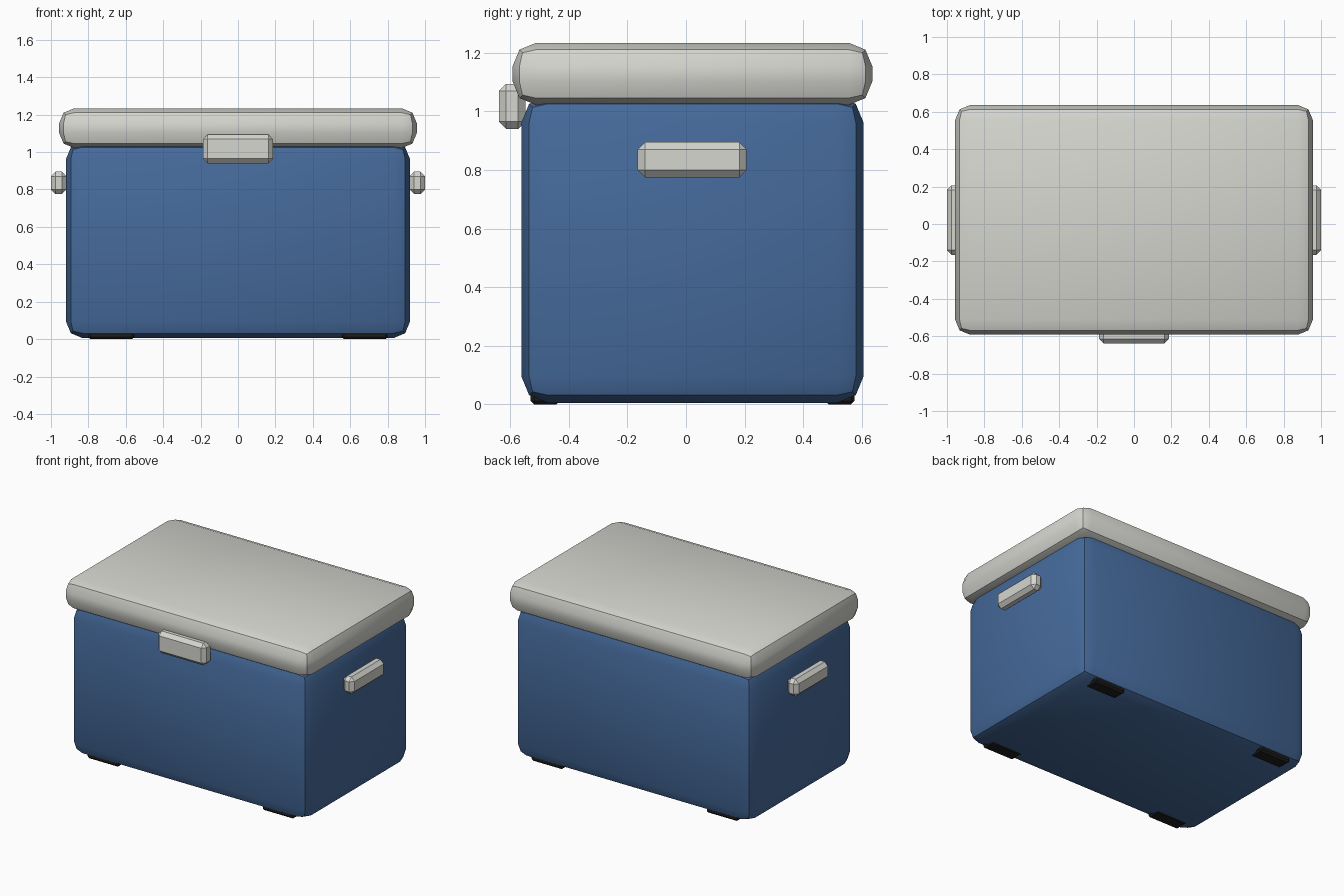
import bpy
import math

cube = bpy.data.objects.get("Cube")
if cube:
    bpy.data.objects.remove(cube, do_unlink=True)


def material(name, color):
    mat = bpy.data.materials.new(name)
    mat.use_nodes = True
    mat.diffuse_color = (*color, 1)
    bsdf = mat.node_tree.nodes["Principled BSDF"]
    bsdf.inputs["Base Color"].default_value = (*color, 1)
    bsdf.inputs["Roughness"].default_value = 0.6
    return mat


blue = material("cooler_blue", (0.06, 0.145, 0.33))
pale = material("pale_grey", (0.67, 0.67, 0.63))
black = material("rubber_black", (0.015, 0.013, 0.012))


def bevelled_box(name, low, high, bevel, segments, mat):
    """Box between two corners with bevelled edges."""
    center = [(a + b) / 2 for a, b in zip(low, high)]
    size = [b - a for a, b in zip(low, high)]
    bpy.ops.mesh.primitive_cube_add(size=1, location=center)
    obj = bpy.context.object
    obj.name = name
    obj.scale = size
    bpy.ops.object.transform_apply(location=False, rotation=False, scale=True)
    mod = obj.modifiers.new("Rounded edges", 'BEVEL')
    mod.width = bevel
    mod.segments = segments
    mod.limit_method = 'NONE'
    bpy.ops.object.modifier_apply(modifier=mod.name)
    obj.data.materials.append(mat)
    bpy.ops.object.shade_smooth_by_angle(angle=math.radians(30))
    return obj


# Main tub and overhanging lid
bevelled_box("body", (-0.92, -0.562, 0.005), (0.92, 0.606, 1.052), 0.09, 2, blue)
bevelled_box("lid", (-0.956, -0.592, 1.022), (0.956, 0.636, 1.234), 0.08, 2, pale)

# Front latch
bevelled_box("latch", (-0.187, -0.639, 0.94), (0.187, -0.548, 1.094), 0.025, 1, pale)

# Side handles and corner feet
for side, x in (("left", 1), ("right", -1)):
    inner, outer = sorted((x * 0.917, x))
    bevelled_box(side + "_handle", (inner, -0.165, 0.775), (outer, 0.207, 0.895),
                 0.025, 1, pale)
    inner, outer = sorted((x * 0.555, x * 0.8))
    for end, y in (("front", -0.53), ("back", 0.475)):
        bevelled_box(f"{end}_{side}_foot", (inner, y, 0), (outer, y + 0.1, 0.04),
                     0.012, 1, black)
